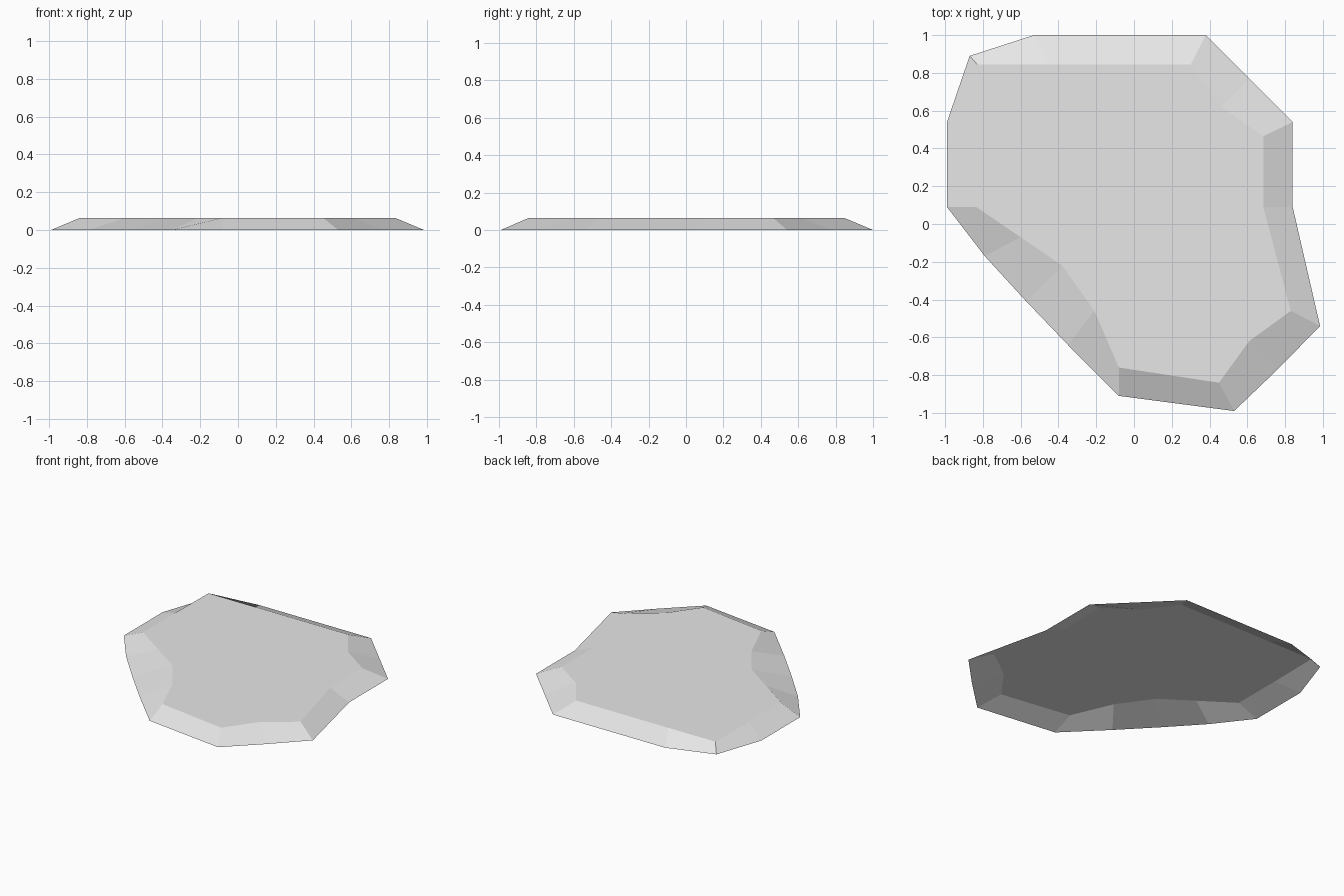
import bpy
import bmesh

# Remove the default object
cube = bpy.data.objects.get("Cube")
if cube:
    bpy.data.objects.remove(cube, do_unlink=True)

HEIGHT = 0.065

# Plain grey stone material
stone = bpy.data.materials.new("stone_grey")
stone.use_nodes = True
grey = (0.8, 0.8, 0.8, 1.0)
stone.diffuse_color = grey
stone.node_tree.nodes["Principled BSDF"].inputs["Base Color"].default_value = grey

# Outline, counter-clockwise: ground rim point, then matching top rim point
front_edge = [
    ((-.08, -.91), (-.08, -.76)),
    ((.53, -.99), (.45, -.84)),
    ((.76, -.77), (.61, -.62)),
    ((.985, -.54), (.83, -.46)),
]
right_edge = [
    ((.84, .09), (.685, .09)),
    ((.84, .54), (.685, .465)),
    ((.61, .77), (.46, .62)),
]
back_edge = [
    ((.38, 1), (.30, .845)),
    ((-.53, 1), (-.45, .845)),
    ((-.87, .89), (-.83, .845)),
]
left_edge = [
    ((-.99, .54), (-.835, .46)),
    ((-.99, .09), (-.835, .09)),
    ((-.79, -.17), (-.60, -.07)),
    ((-.57, -.41), (-.38, -.22)),
    ((-.35, -.64), (-.21, -.46)),
]
outline = front_edge + right_edge + back_edge + left_edge


def build_slab(name, pairs, height, material):
    """Flat cap with a sloping skirt, open underneath."""
    bm = bmesh.new()
    rim = [bm.verts.new((*ground, 0)) for ground, top in pairs]
    cap = [bm.verts.new((*top, height)) for ground, top in pairs]
    bm.faces.new(cap)
    count = len(pairs)
    for i in range(count):
        j = (i + 1) % count
        bm.faces.new((rim[i], rim[j], cap[j], cap[i]))
    mesh = bpy.data.meshes.new(name)
    bm.to_mesh(mesh)
    bm.free()
    mesh.materials.append(material)
    obj = bpy.data.objects.new(name, mesh)
    bpy.context.collection.objects.link(obj)
    return obj


build_slab("stone_slab", outline, HEIGHT, stone)
